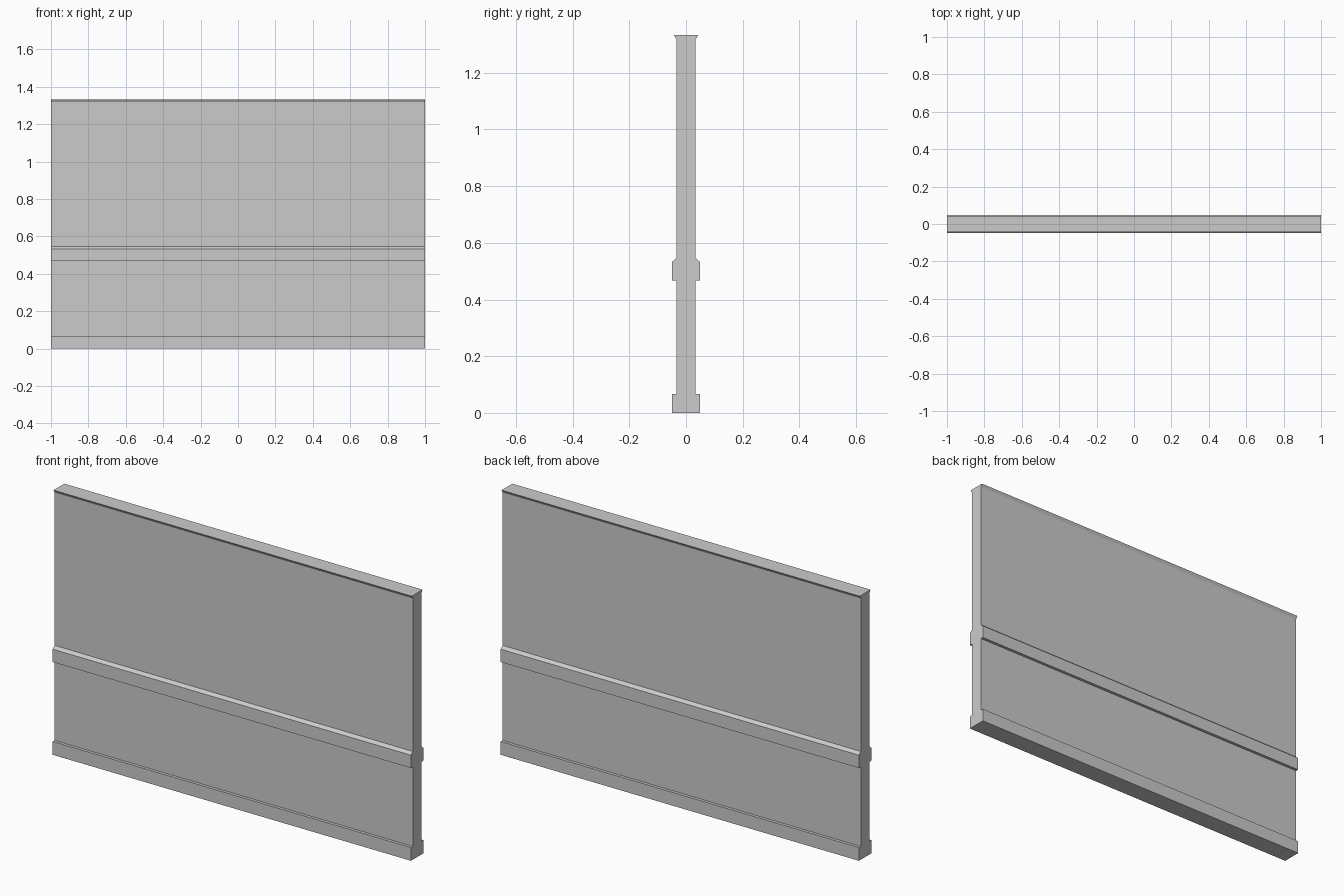
import bpy, bmesh

if "Cube" in bpy.data.objects:
    bpy.data.objects.remove(bpy.data.objects["Cube"])

LENGTH = 2.0

# Half cross-section (y, z), bottom to top: baseboard, panel, chair rail, panel, flared cap
half = [
    (0.049, 0.0), (0.049, 0.067), (0.034, 0.067),
    (0.034, 0.468), (0.049, 0.468), (0.049, 0.533), (0.034, 0.546),
    (0.034, 1.318), (0.043, 1.333),
]
# Mirror the half into a closed outline
outline = half + [(-y, z) for y, z in reversed(half)]

# Wall panel: extrude the outline along x
bm = bmesh.new()
end = bm.faces.new([bm.verts.new((-LENGTH / 2, y, z)) for y, z in outline])
extruded = bmesh.ops.extrude_face_region(bm, geom=[end], use_keep_orig=True)
moved = [v for v in extruded["geom"] if isinstance(v, bmesh.types.BMVert)]
bmesh.ops.translate(bm, verts=moved, vec=(LENGTH, 0, 0))
bmesh.ops.recalc_face_normals(bm, faces=bm.faces)

mesh = bpy.data.meshes.new("wall_panel")
bm.to_mesh(mesh)
bm.free()
wall = bpy.data.objects.new("wall_panel", mesh)
bpy.context.collection.objects.link(wall)
